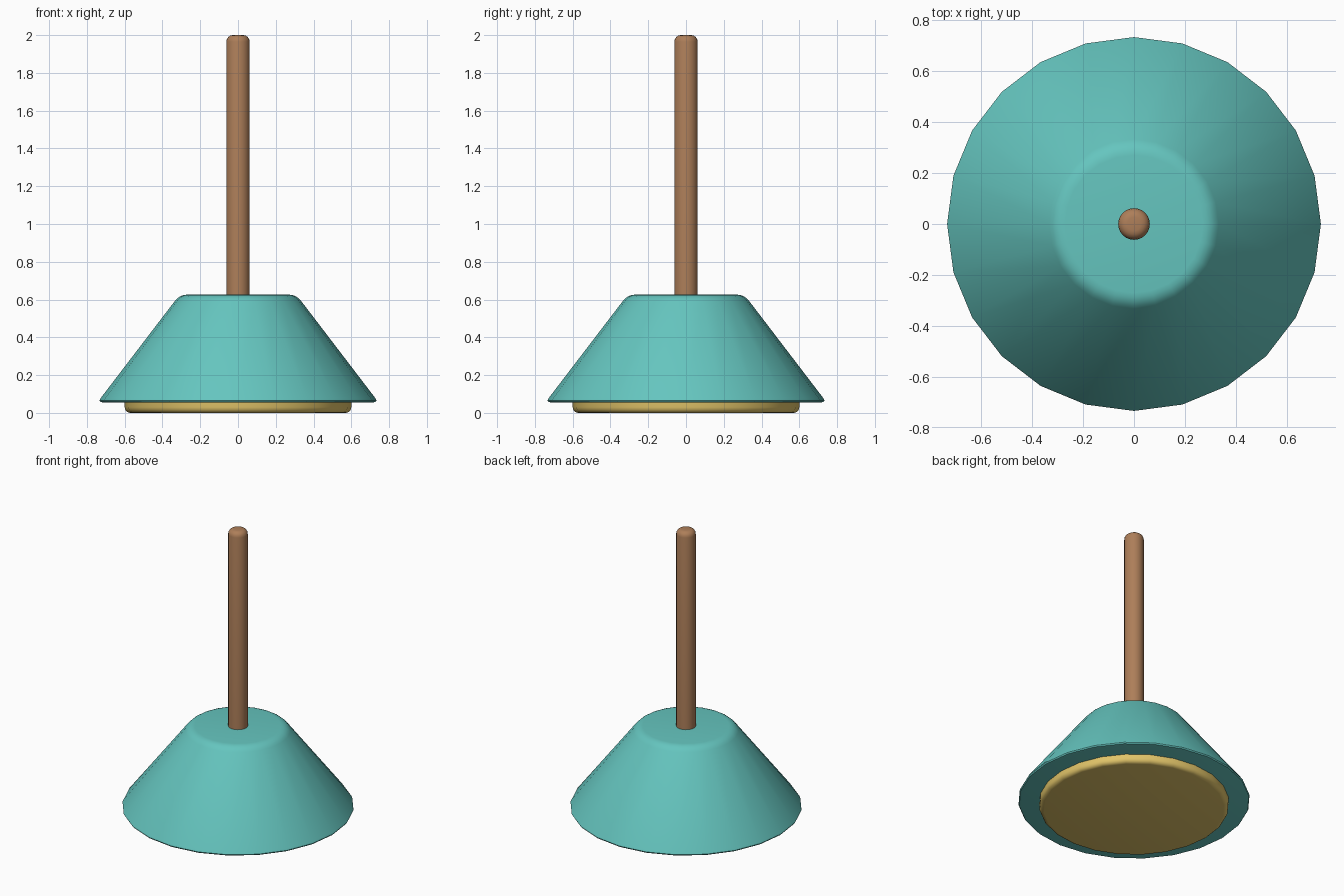
import bpy, bmesh, math

if "Cube" in bpy.data.objects:
    bpy.data.objects.remove(bpy.data.objects["Cube"])


def material(name, rgb):
    m = bpy.data.materials.new(name)
    m.diffuse_color = (*rgb, 1)
    m.use_nodes = True
    m.node_tree.nodes["Principled BSDF"].inputs["Base Color"].default_value = m.diffuse_color
    return m


def lathe(name, profile, sides, mat):
    """Closed solid of revolution from (radius, z) points, bottom to top."""
    bm = bmesh.new()
    rings = [[bm.verts.new((r * math.cos(2 * math.pi * i / sides),
                            r * math.sin(2 * math.pi * i / sides), z))
              for i in range(sides)] for r, z in profile]
    for low, high in zip(rings, rings[1:]):
        for i in range(sides):
            j = (i + 1) % sides
            bm.faces.new((low[i], low[j], high[j], high[i]))
    bm.faces.new(rings[0][::-1])
    bm.faces.new(rings[-1])
    mesh = bpy.data.meshes.new(name)
    bm.to_mesh(mesh)
    bm.free()
    mesh.materials.append(mat)
    obj = bpy.data.objects.new(name, mesh)
    bpy.context.collection.objects.link(obj)
    bpy.context.view_layer.objects.active = obj
    obj.select_set(True)
    bpy.ops.object.shade_smooth_by_angle(angle=math.radians(40))
    obj.select_set(False)
    return obj


def arc(cx, cz, r, start, end, steps=4):
    """Points of a rounded profile corner, angles in degrees."""
    return [(cx + r * math.cos(math.radians(start + (end - start) * k / steps)),
             cz + r * math.sin(math.radians(start + (end - start) * k / steps)))
            for k in range(steps + 1)]


teal = material("teal_rubber", (0.13, 0.56, 0.52))
wood = material("brown_wood", (0.42, 0.21, 0.10))
yellow = material("yellow_base", (0.75, 0.55, 0.14))

# Flared cup with softly rounded top and lower rim
lathe("cup", [(0.715, 0.055), (0.728, 0.058), (0.733, 0.066), (0.728, 0.077)]
      + arc(0.27, 0.548, 0.078, 37, 90), 24, teal)

# Base disc peeking out below the cup
lathe("base_disc", arc(0.57, 0.03, 0.03, -90, 0) + [(0.60, 0.08)], 24, yellow)

# Upright handle with rounded end
lathe("handle", [(0.062, 0.55)] + arc(0.027, 1.965, 0.035, 0, 90), 24, wood)
